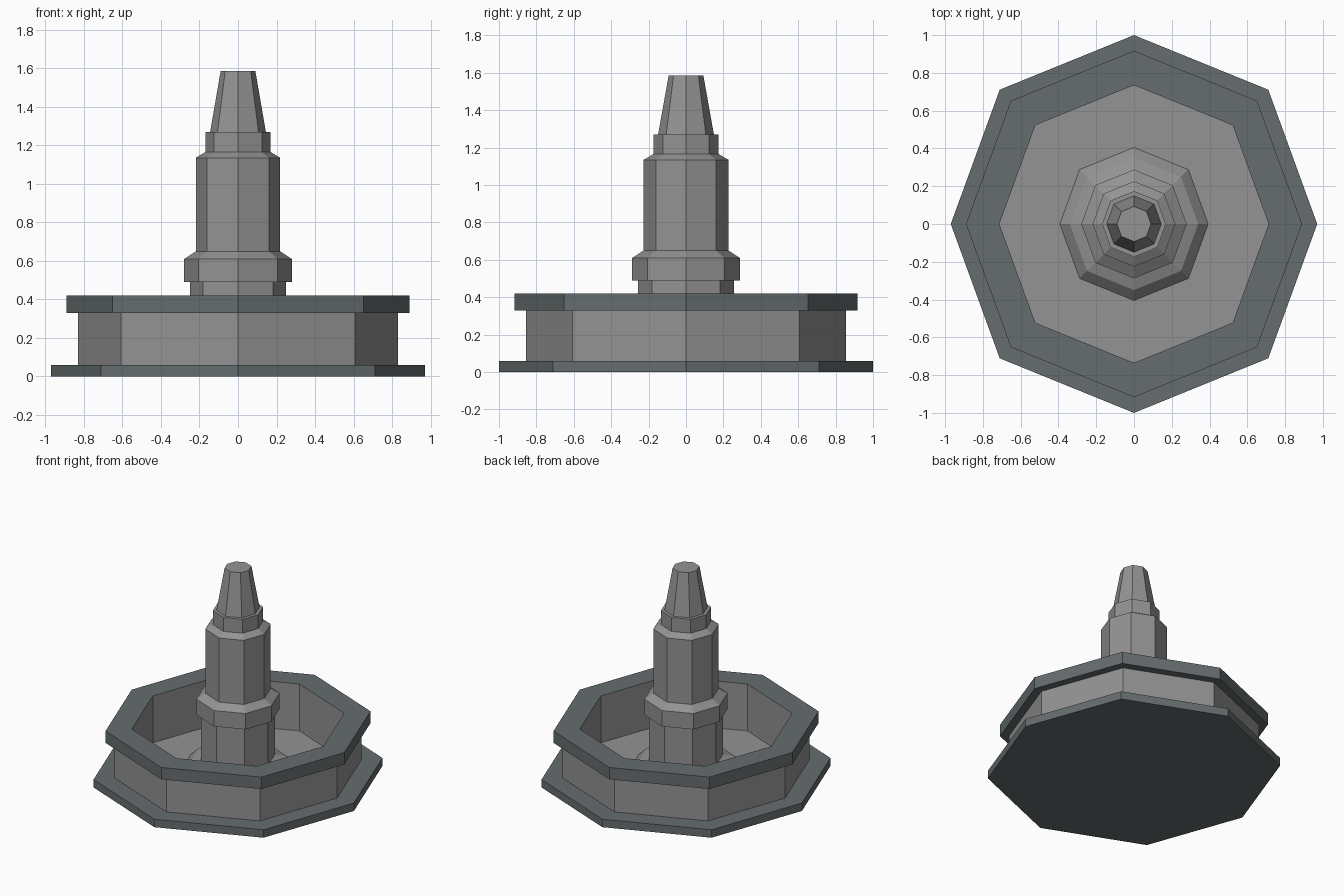
import bpy, bmesh, math

if "Cube" in bpy.data.objects:
    bpy.data.objects.remove(bpy.data.objects["Cube"])


def material(name, rgb):
    m = bpy.data.materials.new(name)
    m.diffuse_color = (*rgb, 1.0)
    m.use_nodes = True
    m.node_tree.nodes["Principled BSDF"].inputs["Base Color"].default_value = m.diffuse_color
    return m


stone = material("light grey stone", (0.295, 0.292, 0.295))
trim = material("dark slate trim", (0.132, 0.152, 0.158))


def octagon(r):
    # eight corners, slightly narrower across x
    d = 0.711 * r
    return [(0.97 * r, 0), (d, d), (0, r), (-d, d),
            (-0.97 * r, 0), (-d, -d), (0, -r), (d, -d)]


def turned(name, profile, dark=()):
    """Octagonal solid from (radius, z) rings, capped at both ends.
    Segments listed in dark get the trim colour (-1 is the first cap)."""
    bm = bmesh.new()
    rings = [[bm.verts.new((x, y, z)) for x, y in octagon(r)] for r, z in profile]
    for i in range(len(rings) - 1):
        a, b = rings[i], rings[i + 1]
        for k in range(8):
            n = (k + 1) % 8
            f = bm.faces.new((a[k], a[n], b[n], b[k]))
            f.material_index = int(i in dark)
    bm.faces.new(rings[0][::-1]).material_index = int(-1 in dark)
    bm.faces.new(rings[-1])
    bmesh.ops.recalc_face_normals(bm, faces=bm.faces[:])
    me = bpy.data.meshes.new(name)
    bm.to_mesh(me)
    bm.free()
    me.materials.append(stone)
    me.materials.append(trim)
    ob = bpy.data.objects.new(name, me)
    bpy.context.collection.objects.link(ob)
    return ob


# basin: bottom flange, wall, overhanging rim, inner wall and floor
turned("basin", [(1.0, 0), (1.0, 0.06), (0.855, 0.06), (0.855, 0.33),
                 (0.917, 0.33), (0.917, 0.42), (0.735, 0.42), (0.735, 0.065)],
       dark=(-1, 0, 1, 3, 4, 5))

# central column: sloped foot, shaft, collar and body
turned("column", [(0.41, 0.06), (0.35, 0.12), (0.257, 0.15), (0.257, 0.49),
                  (0.288, 0.49), (0.288, 0.61), (0.226, 0.65),
                  (0.226, 1.135), (0.175, 1.165)])

# neck ring and tapered spout on top
turned("neck_ring", [(0.174, 1.16), (0.174, 1.27)])
turned("spout", [(0.15, 1.265), (0.093, 1.585)])
